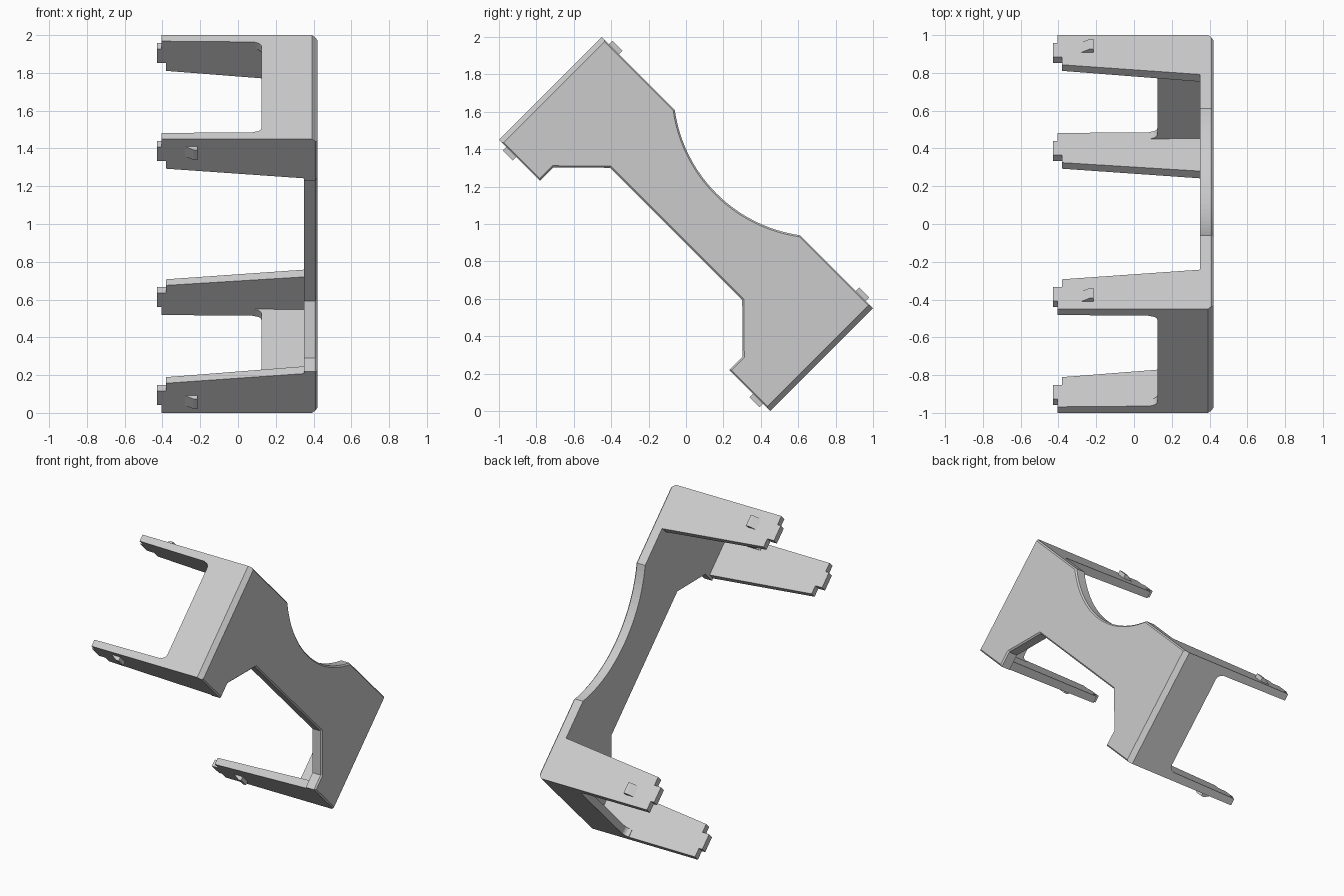
import bpy, bmesh, math
from mathutils import Vector

cube = bpy.data.objects.get("Cube")
if cube:
    bpy.data.objects.remove(cube)

grey = bpy.data.materials.new("light_grey")
grey.use_nodes = True
GREY = (0.6, 0.6, 0.6, 1)
grey.diffuse_color = GREY
grey.node_tree.nodes["Principled BSDF"].inputs["Base Color"].default_value = GREY

# Local frame: x across, y along the bracket, z across its width
END, SIDE, FACE = 1.025, 0.389, 0.42


def prism(points, place, depth):
    """Extrude a closed outline; place turns a 2D point into 3D."""
    bm = bmesh.new()
    face = bm.faces.new([bm.verts.new(place(*p)) for p in points])
    new = bmesh.ops.extrude_face_region(bm, geom=[face])["geom"]
    bmesh.ops.translate(bm, vec=Vector(depth),
                        verts=[g for g in new if isinstance(g, bmesh.types.BMVert)])
    bmesh.ops.recalc_face_normals(bm, faces=bm.faces)
    return bm


def finish(bm, name, mirror=(False, False, False)):
    """Make the object, tilt it 45 degrees and mirror it."""
    mesh = bpy.data.meshes.new(name)
    bm.to_mesh(mesh)
    bm.free()
    mesh.materials.append(grey)
    ob = bpy.data.objects.new(name, mesh)
    bpy.context.collection.objects.link(ob)
    ob.location.z = 1
    ob.rotation_euler.x = -math.pi / 4
    if any(mirror):
        mod = ob.modifiers.new("Mirror", "MIRROR")
        mod.use_axis = mirror
        mod.use_mirror_merge = False
    return ob


# Side plate with a round cut-out on one edge and a stepped waist on the other
half = math.radians(37)
radius = 0.474 / math.sin(half)
centre = SIDE + radius * math.cos(half)
arc = []
for i in range(25):
    a = half * (1 - i / 12)
    arc.append((radius * math.sin(a), centre - radius * math.cos(a)))
waist = [(-0.715, -SIDE), (-0.715, -0.287), (-0.5, -0.075)]
outline = [(END, SIDE)] + arc + [(-END, SIDE), (-END, -SIDE)] + waist
outline += [(-y, z) for y, z in reversed(waist)] + [(END, -SIDE)]
bm = prism(outline, lambda y, z: (0.35, y, z), (FACE - 0.35, 0, 0))


def on_face(e):
    return all(v.co.x > FACE - 0.001 for v in e.verts)


ends = [e for e in bm.edges if on_face(e)
        and all(abs(v.co.y) > END - 0.001 for v in e.verts)]
bmesh.ops.bevel(bm, geom=ends, offset=0.028, segments=1, affect="EDGES")
rims = [e for e in bm.edges if on_face(e)
        and not all(abs(v.co.y) > END - 0.04 for v in e.verts)]
bmesh.ops.bevel(bm, geom=rims, offset=0.009, segments=1, affect="EDGES")
finish(bm, "side_plate")

# End walls, with rounded inner corners where the arms begin
r, lip, inner = 0.035, 0.125, SIDE - 0.055
fillet = []
for i in range(7):
    a = math.pi / 2 * i / 6
    fillet.append((lip - r + r * math.sin(a), inner - r + r * math.cos(a)))
upper = [(0.38, SIDE), (lip - r, SIDE)] + fillet
wall = upper + [(x, -z) for x, z in reversed(upper)]
bm = prism(wall, lambda x, z: (x, END, z), (0, -0.05, 0))
finish(bm, "end_wall", (False, True, False))

# Four tapered arms with a locating tab at the tip
arm = [(0.38, END), (-0.405, END), (-0.405, 0.965), (-0.43, 0.965),
       (-0.43, 0.86), (-0.38, 0.86), (-0.38, 0.803), (0.36, 0.73), (0.38, 0.73)]
bm = prism(arm, lambda x, y: (x, y, SIDE), (0, 0, -0.05))
for v in bm.verts:
    if v.co.z < SIDE - 0.01:
        v.co.z = SIDE - 0.05 - 0.012 * v.co.x
finish(bm, "arm", (False, True, True))

# Ramped snap catches on the outside of the arms
catch = [(-0.28, SIDE - 0.01), (-0.28, SIDE), (-0.235, SIDE + 0.026),
         (-0.215, SIDE + 0.026), (-0.215, SIDE - 0.01)]
bm = prism(catch, lambda x, z: (x, END - 0.055, z), (0, -0.075, 0))
finish(bm, "snap_catch", (False, True, True))
